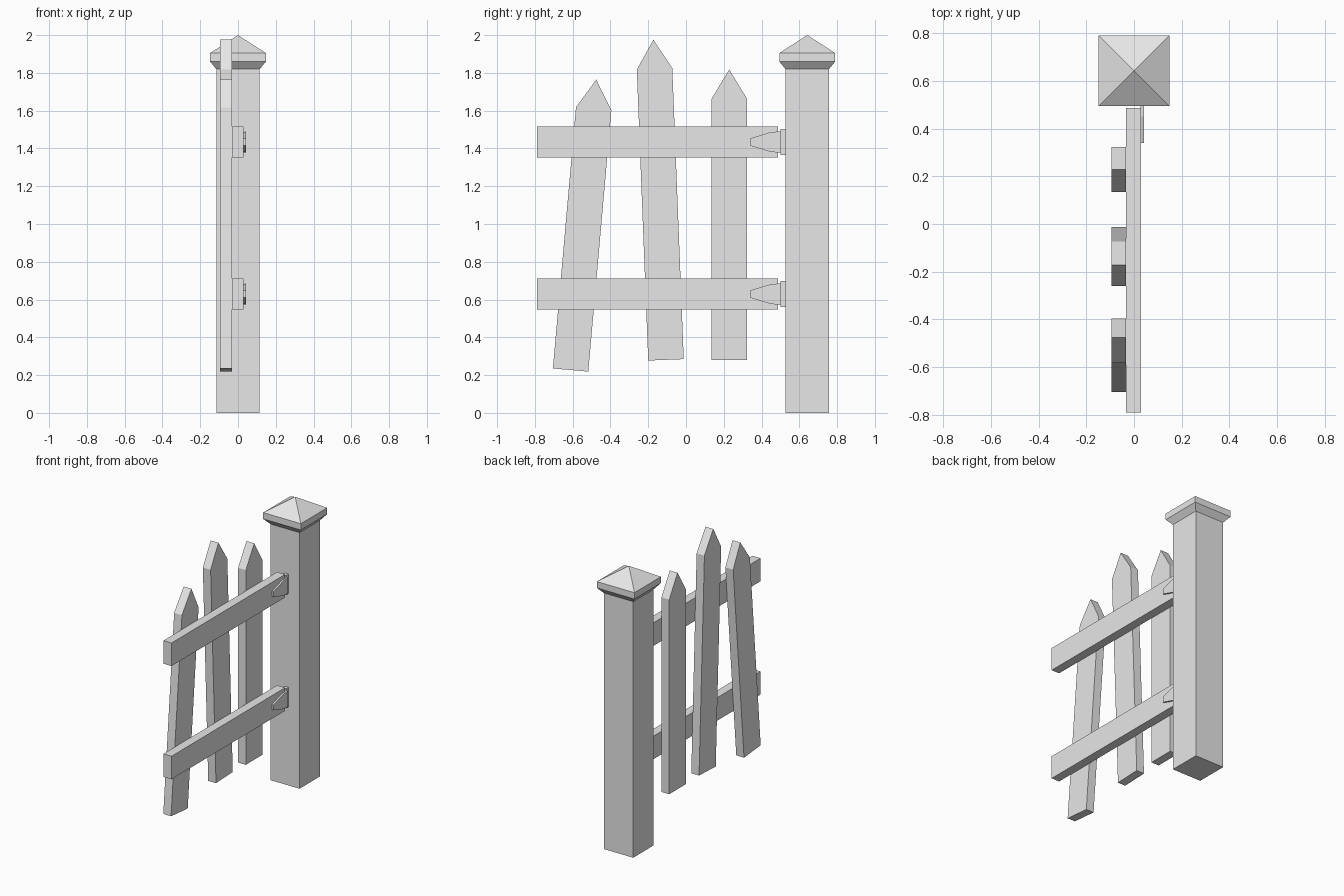
import bpy
import bmesh
from math import radians
from mathutils import Matrix, Vector

cube = bpy.data.objects.get("Cube")
if cube:
    bpy.data.objects.remove(cube, do_unlink=True)

grey = bpy.data.materials.new("light_grey")
grey.use_nodes = True
grey.diffuse_color = (0.8, 0.8, 0.8, 1)
grey.node_tree.nodes["Principled BSDF"].inputs["Base Color"].default_value = (0.8, 0.8, 0.8, 1)


def finish(name, bm):
    bmesh.ops.recalc_face_normals(bm, faces=bm.faces)
    mesh = bpy.data.meshes.new(name)
    bm.to_mesh(mesh)
    bm.free()
    mesh.materials.append(grey)
    obj = bpy.data.objects.new(name, mesh)
    bpy.context.collection.objects.link(obj)
    return obj


def slab(name, outline, x0, x1):
    """Extrude a (y, z) outline along x from x0 to x1."""
    bm = bmesh.new()
    face = bm.faces.new([bm.verts.new((x0, y, z)) for y, z in outline])
    new = bmesh.ops.extrude_face_region(bm, geom=[face])["geom"]
    verts = [v for v in new if isinstance(v, bmesh.types.BMVert)]
    bmesh.ops.translate(bm, verts=verts, vec=(x1 - x0, 0, 0))
    return finish(name, bm)


def box(name, x0, x1, y0, y1, z0, z1):
    return slab(name, [(y0, z0), (y1, z0), (y1, z1), (y0, z1)], x0, x1)


# Post
POST_Y, POST_HALF = 0.642, 0.115
box("post", -POST_HALF, POST_HALF, POST_Y - POST_HALF, POST_Y + POST_HALF, 0, 1.83)

# Post cap: square rings closed by a pyramid tip
bm = bmesh.new()
rings = []
for half, z in [(POST_HALF, 1.82), (0.148, 1.86), (0.148, 1.905)]:
    rings.append([bm.verts.new((sx * half, POST_Y + sy * half, z))
                  for sx, sy in [(-1, -1), (1, -1), (1, 1), (-1, 1)]])
tip = bm.verts.new((0, POST_Y, 2))
bm.faces.new(rings[0])
for i in range(4):
    j = (i + 1) % 4
    for low, high in zip(rings, rings[1:]):
        bm.faces.new((low[i], low[j], high[j], high[i]))
    bm.faces.new((rings[-1][i], rings[-1][j], tip))
finish("post_cap", bm)

# Rails, each with a hinge strap and a mounting plate on the post
for label, z in [("lower", 0.629), ("upper", 1.434)]:
    box(label + "_rail", -0.033, 0.03, -0.79, 0.486, z - 0.082, z + 0.082)
    strap = [(0.339, -0.019), (0.45, -0.053), (0.503, -0.056),
             (0.503, 0.056), (0.45, 0.053), (0.339, 0.019)]
    slab(label + "_hinge_strap", [(y, z + dz) for y, dz in strap], 0.028, 0.042)
    box(label + "_hinge_plate", 0, 0.03, 0.5, 0.53, z - 0.069, z + 0.069)

# Pointed pickets: bottom centre (y, z), shoulder height, lean in degrees
pickets = [("outer", -0.611, 0.227, 1.388, 5.05),
           ("middle", -0.106, 0.281, 1.541, -2.25),
           ("inner", 0.229, 0.28, 1.383, 0)]
for label, y, z, height, lean in pickets:
    outline = [(-0.094, 0), (0.094, 0), (0.094, height), (0, height + 0.155), (-0.094, height)]
    turn = Matrix.Rotation(radians(-lean), 4, 'X')
    placed = [turn @ Vector((0, a, b)) + Vector((0, y, z)) for a, b in outline]
    slab(label + "_picket", [(p.y, p.z) for p in placed], -0.094, -0.033)
